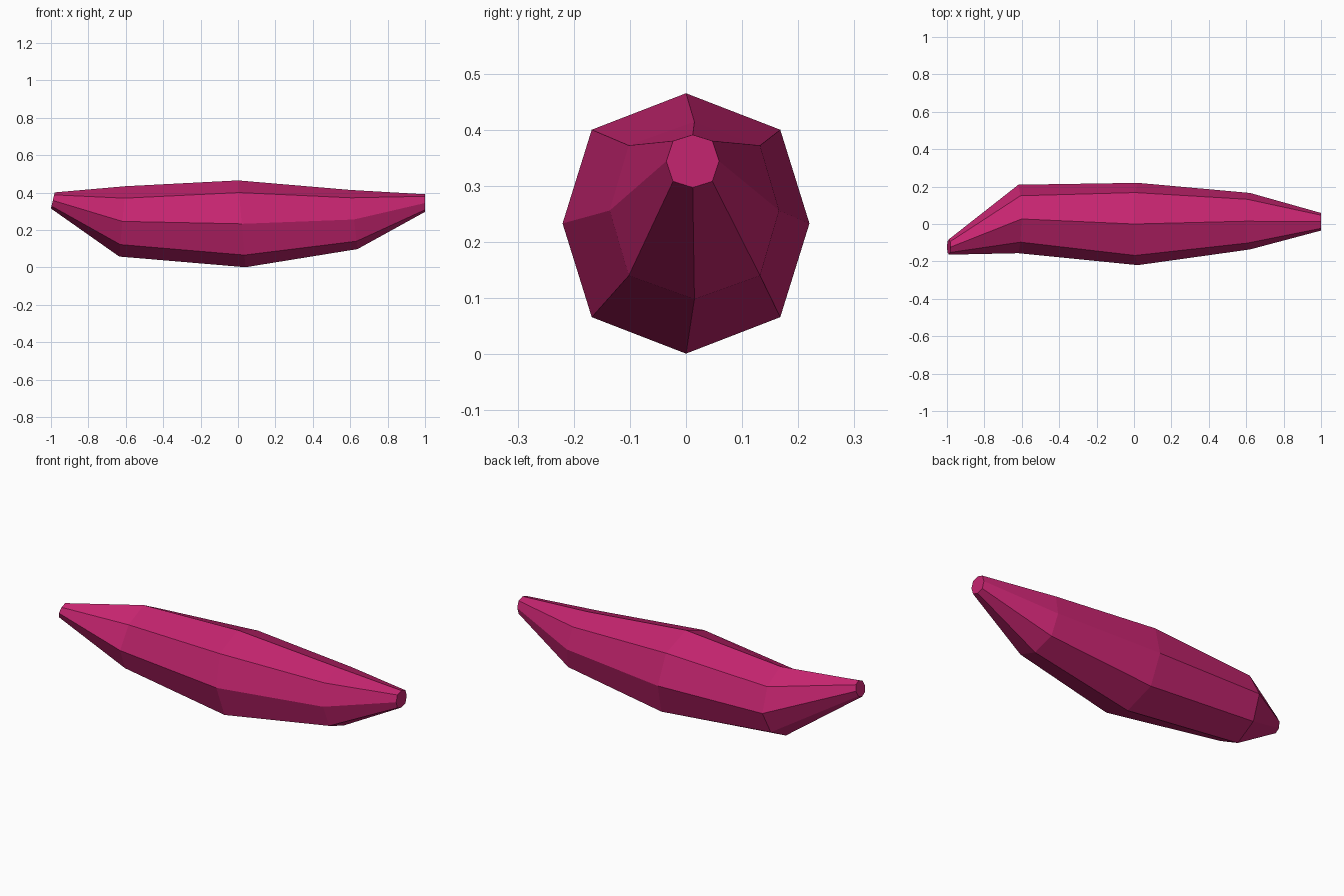
import bpy
import bmesh
from math import sin, cos, pi

cube = bpy.data.objects.get("Cube")
if cube:
    bpy.data.objects.remove(cube)

SIDES = 8

# Material
mat = bpy.data.materials.new("magenta")
mat.use_nodes = True
color = (0.56, 0.018, 0.16, 1)
mat.diffuse_color = color
mat.node_tree.nodes["Principled BSDF"].inputs["Base Color"].default_value = color

# Cross-sections: centre x, y, z, half width, half height,
# corner offsets in y and z, lean of the section (x per z)
sections = [
    (-0.99, -0.123, 0.358, 0.041, 0.043, 0.029, 0.030, 0.24),
    (-0.618, 0.027, 0.246, 0.183, 0.188, 0.124, 0.124, 0.09),
    (0.02, 0.0, 0.233, 0.220, 0.232, 0.168, 0.167, -0.086),
    (0.62, 0.015, 0.256, 0.151, 0.158, 0.117, 0.116, -0.12),
    (1.0, 0.012, 0.344, 0.047, 0.047, 0.035, 0.036, 0.0),
]


def add_ring(bm, x, y, z, wide, high, corner_y, corner_z, lean):
    ring = []
    for i in range(SIDES):
        a = 2 * pi * i / SIDES
        if i % 2:
            dy = corner_y if cos(a) > 0 else -corner_y
            dz = corner_z if sin(a) > 0 else -corner_z
        else:
            dy, dz = wide * cos(a), high * sin(a)
        ring.append(bm.verts.new((x + lean * dz, y + dy, z + dz)))
    return ring


# Tapered faceted body, lofted through the sections and capped
bm = bmesh.new()
rings = [add_ring(bm, *s) for s in sections]
for a, b in zip(rings, rings[1:]):
    for i in range(SIDES):
        j = (i + 1) % SIDES
        bm.faces.new((a[i], a[j], b[j], b[i]))
bm.faces.new(rings[0])
bm.faces.new(rings[-1])
bmesh.ops.recalc_face_normals(bm, faces=bm.faces)

mesh = bpy.data.meshes.new("faceted_body")
bm.to_mesh(mesh)
bm.free()
mesh.materials.append(mat)
body = bpy.data.objects.new("faceted_body", mesh)
bpy.context.collection.objects.link(body)
